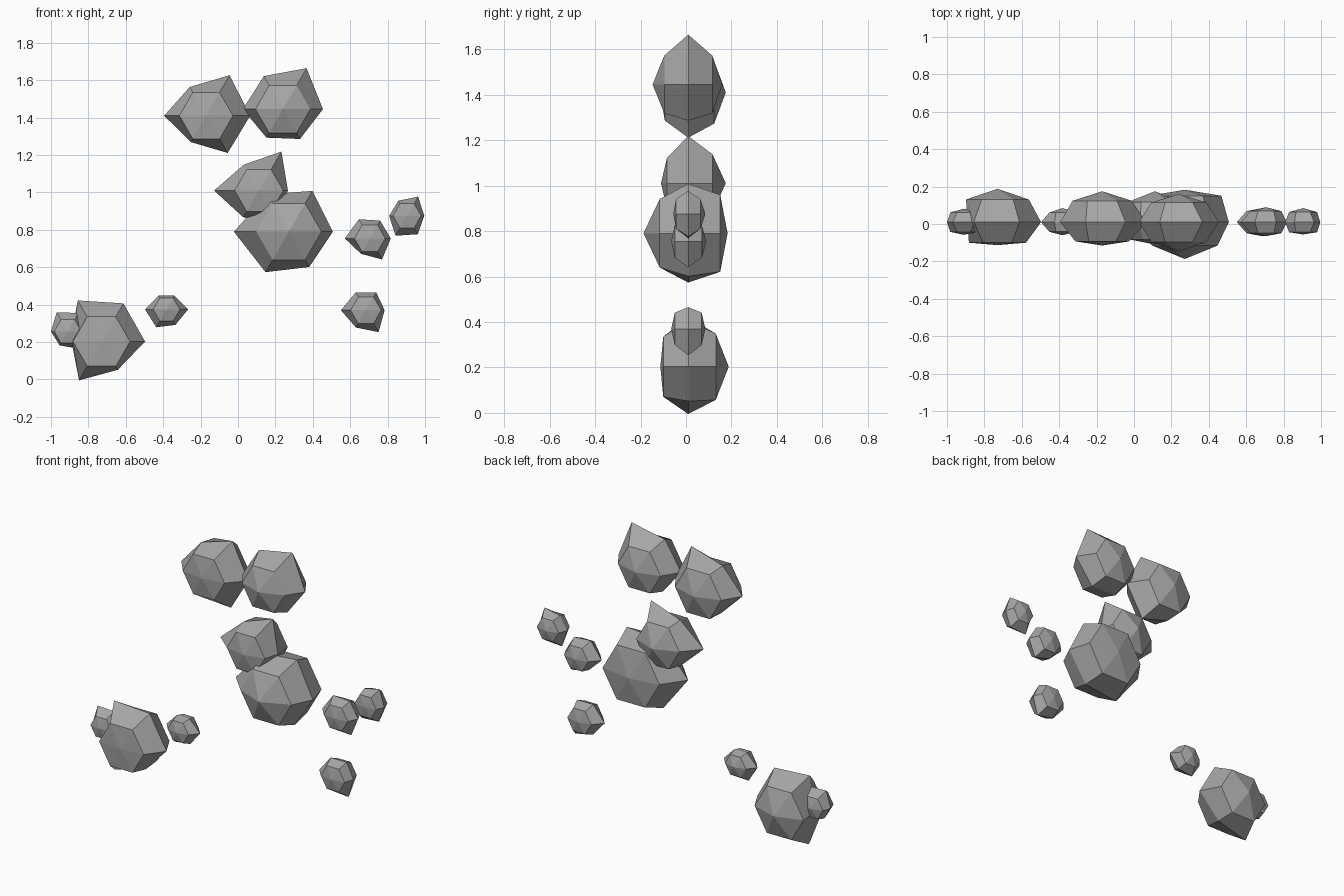
import bpy, bmesh, math

if "Cube" in bpy.data.objects:
    bpy.data.objects.remove(bpy.data.objects["Cube"])

grey = bpy.data.materials.new("rock grey")
grey.diffuse_color = (0.38, 0.38, 0.38, 1)
grey.use_nodes = True
grey.node_tree.nodes["Principled BSDF"].inputs["Base Color"].default_value = grey.diffuse_color

Y0 = 0.01        # all rocks sit on one upright plane
FLAT = 0.72      # depth of a rock relative to its radius


def rock(name, x, z, rim, front, back, ring_front=1.0, ring_back=1.0):
    """Lumpy six-sided ball with its poles on y; rim = radii every 60 degrees."""
    mean = sum(rim) / 6
    s = math.sqrt(0.5)
    bm = bmesh.new()

    def ring(radii, y):
        return [bm.verts.new((x + r * math.cos(i * math.pi / 3), Y0 + y,
                              z + r * math.sin(i * math.pi / 3)))
                for i, r in enumerate(radii)]

    def mid(f):
        return [mean * s * f] * 6

    depth = mean * s * FLAT
    rings = [ring(mid(ring_front), -depth * ring_front),
             ring(rim, 0),
             ring(mid(ring_back), depth * ring_back)]
    near = bm.verts.new((x, Y0 - front, z))
    far = bm.verts.new((x, Y0 + back, z))
    for i in range(6):
        j = (i + 1) % 6
        bm.faces.new((near, rings[0][i], rings[0][j]))
        bm.faces.new((far, rings[2][j], rings[2][i]))
        for a, b in zip(rings, rings[1:]):
            bm.faces.new((a[i], b[i], b[j], a[j]))
    bmesh.ops.recalc_face_normals(bm, faces=bm.faces)
    mesh = bpy.data.meshes.new(name)
    bm.to_mesh(mesh)
    bm.free()
    mesh.materials.append(grey)
    bpy.context.collection.objects.link(bpy.data.objects.new(name, mesh))


# Large rocks
rock("top_left_rock", -0.17, 1.41, (.235, .25, .177, .225, .163, .23), .125, .165, .95, 1.05)
rock("top_right_rock", 0.24, 1.445, (.214, .253, .204, .214, .176, .184), .157, .15)
rock("upper_middle_rock", 0.112, 1.01, (.155, .24, .16, .24, .166, .2), .12, .165, .95, 1.08)
rock("middle_rock", 0.272, 0.79, (.235, .252, .23, .294, .25, .218), .197, .173, 1.0, 1.12)
rock("lower_left_rock", -0.73, 0.203, (.233, .235, .253, .16, .24, .175), .123, .178, 1.0, 1.1)

# Small rocks
rock("far_left_chip", -0.91, 0.257, (.1, .113, .118, .09, .087, .105), .068, .072)
rock("left_chip", -0.382, 0.374, (.115, .085, .085, .115, .11, .095), .07, .075)
rock("right_chip", 0.705, 0.754, (.112, .11, .118, .134, .095, .13), .075, .08)
rock("far_right_chip", 0.904, 0.875, (.092, .118, .093, .096, .123, .114), .066, .075)
rock("lower_right_chip", 0.684, 0.37, (.1, .11, .11, .134, .107, .135), .075, .075)
